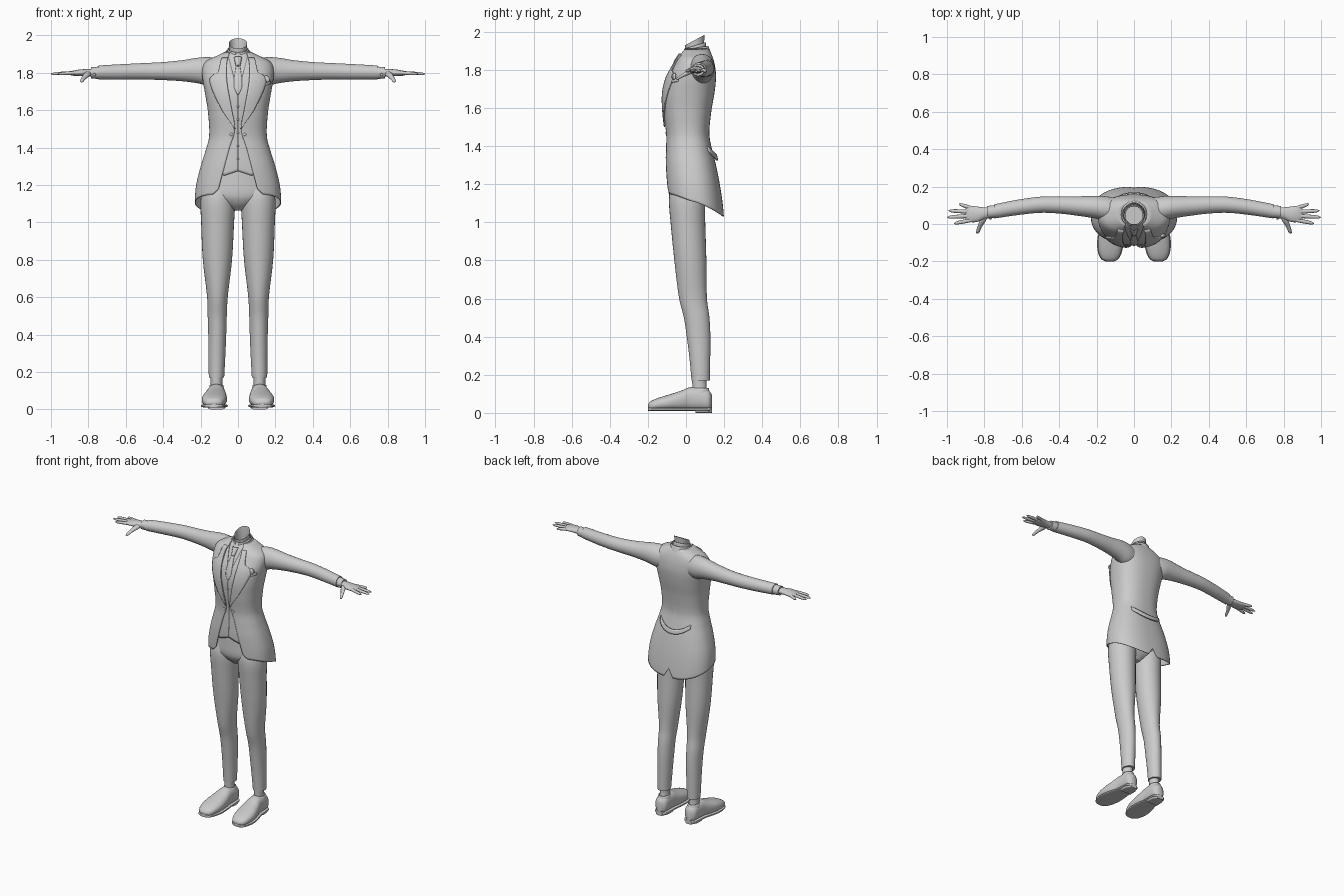
import bpy, bmesh, math
from math import sin, cos, pi, asin

cube = bpy.data.objects.get("Cube")
if cube:
    bpy.data.objects.remove(cube)

grey = bpy.data.materials.new("plain_grey")
grey.use_nodes = True
grey.diffuse_color = (0.6, 0.6, 0.6, 1)
grey.node_tree.nodes["Principled BSDF"].inputs["Base Color"].default_value = grey.diffuse_color


def curve(table, s):
    """Smooth interpolation of table rows, keyed by their first value."""
    s = min(max(s, table[0][0]), table[-1][0])
    last = len(table) - 1
    i = 0
    while i < last - 1 and table[i + 1][0] < s:
        i += 1
    a, b = table[i], table[i + 1]
    c, d = table[max(i - 1, 0)], table[min(i + 2, last)]
    h = b[0] - a[0]
    t = (s - a[0]) / h
    out = []
    for k in range(1, len(a)):
        m = (b[k] - c[k]) / (b[0] - c[0]) * h
        n = (d[k] - a[k]) / (d[0] - a[0]) * h
        out.append(a[k] + t * t * (3 - 2 * t) * (b[k] - a[k])
                   + t * (1 - t) ** 2 * m - t * t * (1 - t) * n)
    return out


def finish(name, bm, mirror=False, thick=0, angle=40):
    bmesh.ops.recalc_face_normals(bm, faces=bm.faces)
    mesh = bpy.data.meshes.new(name)
    bm.to_mesh(mesh)
    bm.free()
    mesh.materials.append(grey)
    ob = bpy.data.objects.new(name, mesh)
    bpy.context.collection.objects.link(ob)
    bpy.ops.object.select_all(action='DESELECT')
    ob.select_set(True)
    bpy.context.view_layer.objects.active = ob
    bpy.ops.object.shade_smooth_by_angle(angle=math.radians(angle))
    if thick:
        m = ob.modifiers.new("thickness", 'SOLIDIFY')
        m.thickness, m.offset = thick, 0
    if mirror:
        ob.modifiers.new("mirror", 'MIRROR').use_mirror_merge = False
    return ob


def grid(name, f, nu, nv, closed=False, caps=(), **kw):
    """Surface f(u, v) as a grid, optionally closed around u and capped in v."""
    bm = bmesh.new()
    cols = nu if closed else nu + 1
    rows = [[bm.verts.new(f(i / nu, j / nv)) for i in range(cols)] for j in range(nv + 1)]
    for j in range(nv):
        for i in range(nu):
            k = (i + 1) % cols
            bm.faces.new((rows[j][i], rows[j][k], rows[j + 1][k], rows[j + 1][i]))
    for c in caps:
        bm.faces.new(rows[c])
    return finish(name, bm, **kw)


def power(c, e):
    return math.copysign(abs(c) ** e, c)


def loft(name, axis, table, n=24, per=5, e=1.0, caps=(0, -1), **kw):
    """Oval rings along an axis; rows are (position, centre a, centre b, radius a, radius b)."""
    segs = len(table) - 1

    def f(u, v):
        q = min(int(v * segs + 1e-6), segs - 1)
        s = table[q][0] + (v * segs - q) * (table[q + 1][0] - table[q][0])
        ca, cb, ra, rb = curve(table, s)
        a = ca + ra * power(cos(2 * pi * u), e)
        b = cb + rb * power(sin(2 * pi * u), e)
        return {'x': (s, a, b), 'y': (a, s, b), 'z': (a, b, s)}[axis]
    return grid(name, f, n, segs * per, closed=True, caps=caps, **kw)


# Torso shape: height, half width, front y, back y
TORSO = [(1.02, .226, -.10, .198), (1.10, .229, -.10, .19), (1.20, .221, -.105, .175),
         (1.30, .197, -.108, .155), (1.38, .172, -.105, .135), (1.46, .152, -.102, .12),
         (1.58, .157, -.115, .13), (1.68, .172, -.118, .147), (1.76, .186, -.10, .155),
         (1.82, .188, -.068, .15), (1.86, .17, -.045, .14), (1.885, .12, -.028, .13),
         (1.91, .068, -.012, .115)]
# Half width of the jacket's front opening by height
OPENING = [(1.02, .15), (1.10, .125), (1.25, .085), (1.40, .045), (1.49, .018),
           (1.60, .035), (1.75, .06), (1.85, .062), (1.91, .045)]
ROUND = 1.2


def torso(t, z, off=0.0):
    w, yf, yb = curve(TORSO, z)
    w, yf, yb = w + off, yf - off, yb + off
    return (w * power(sin(t), 1 / ROUND), (yf + yb) / 2 - (yb - yf) / 2 * power(cos(t), 1 / ROUND), z)


def turn(x, z):
    w = curve(TORSO, z)[0]
    return math.copysign(asin(min(abs(x) / w, .99) ** ROUND), x)


def front(x, z, off=0.0):
    return torso(turn(x, z), z, off)


# Jacket body with cutaway front, slanted hem and back vent
def jacket(u, v):
    t = 2 * pi * u
    edge = min(u, 1 - u)
    hem = 1.09 + .06 * cos(t) + .06 * math.exp(-((t - pi) / .07) ** 2)
    hem += .03 * math.exp(-(edge / .012) ** 2)
    z = 1.91 + (hem - 1.91) * v
    a = turn(curve(OPENING, z)[0], z)
    return torso(a + (2 * pi - 2 * a) * u, z)


grid("jacket_body", jacket, 96, 60, thick=.005)

# Lapels and jacket collar
LAPEL = [(1.50, .004), (1.60, .05), (1.74, .088), (1.78, .08), (1.80, .045), (1.88, .03)]


def lapel(u, v):
    z = 1.50 + .38 * v
    return front(curve(OPENING, z)[0] - .004 + u * curve(LAPEL, z)[0], z, .007)


def ring_patch(rx, ry, cy, gap, z0, z1, flare, dip):
    def f(u, v):
        t = gap + (2 * pi - 2 * gap) * u
        g = 1 + flare * (1 - v)
        return (rx * g * sin(t), cy - ry * g * cos(t), z0 + (z1 - z0) * v - dip * (1 + cos(t)) / 2)
    return f


grid("lapels", lapel, 8, 24, thick=.007, mirror=True)
grid("jacket_collar", ring_patch(.062, .062, .052, .75, 1.875, 1.925, .3, .02), 36, 6, thick=.007)
grid("shirt_collar", ring_patch(.053, .056, .046, .22, 1.885, 1.945, .1, .035), 36, 6, thick=.005)


# Waistcoat with a V neck and pointed hem
def waistcoat(u, v):
    low = 1.25 + .03 * (abs(u - .45) / .55)
    z = low + (1.9 - low) * v
    gap = max(0.0, (z - 1.69) * .27)
    return front(gap + u * (.165 - gap) * min(1, curve(TORSO, z)[0] / .17), z, -.006)


grid("waistcoat", waistcoat, 16, 40, thick=.004, mirror=True)
grid("shirt_front", lambda u, v: front((u - .5) * .12, 1.64 + .27 * v, -.011), 12, 16, thick=.003)

# Tie blade and knot
TIE = [(1.685, .003), (1.72, .02), (1.77, .02), (1.835, .011), (1.85, .014), (1.885, .021)]


def tie(u, v):
    z = 1.685 + .2 * v
    bulge = .012 if z > 1.835 else .002
    return front((2 * u - 1) * curve(TIE, z)[0], z, bulge * (1 - (2 * u - 1) ** 2) - .004)


grid("tie", tie, 8, 32, thick=.004)


# Small round and folded details on the chest
def blob(name, place, size, mirror=False, segs=12):
    bm = bmesh.new()
    bmesh.ops.create_uvsphere(bm, u_segments=segs, v_segments=8, radius=1)
    for v in bm.verts:
        v.co = [p + s * c for p, s, c in zip(place, size, v.co)]
    return finish(name, bm, mirror)


for k in range(5):
    z = 1.62 - .07 * k
    blob("waistcoat_button_%d" % (k + 1), front(0, z, -.004), (.006, .004, .006))
blob("jacket_buttons", front(.036, 1.47, .003), (.008, .004, .008), mirror=True)
blob("pocket_square", front(.148, 1.765, .002), (.022, .014, .02), segs=6)
grid("pocket_welt", lambda u, v: front(.12 + .05 * u, 1.725 + .016 * v + .015 * u, .004), 6, 2, thick=.006)


# Sagging half belt on the back
def half_belt(u, v):
    x = (2 * u - 1) * .115
    z = 1.325 + .045 * (2 * u - 1) ** 2 + .03 * v
    return torso(pi - turn(x, z), z, .003 + .013 * sin(pi * u))


grid("back_half_belt", half_belt, 24, 3, thick=.01)


# Open neck with a slanted rim
def neck(u, v):
    t = 2 * pi * u
    top = 1.957 - .028 * cos(t)
    r = 1 + .06 * (2 * v - 1) ** 2
    return (.046 * r * sin(t), .046 - .049 * r * cos(t), 1.86 + (top - 1.86) * v)


grid("neck", neck, 32, 8, closed=True, caps=(0,))

# Sleeves, cuffs and hands
loft("sleeves", 'x', [(.08, .075, 1.80, .06, .07), (.15, .082, 1.805, .066, .078),
                      (.21, .09, 1.812, .06, .069), (.30, .096, 1.811, .052, .056),
                      (.40, .102, 1.809, .046, .048), (.50, .103, 1.808, .043, .044),
                      (.62, .089, 1.805, .041, .041), (.745, .068, 1.802, .038, .037)],
     n=32, mirror=True)
loft("shirt_cuffs", 'x', [(.735, .068, 1.80, .034, .033), (.785, .063, 1.80, .033, .031)], mirror=True)
blob("cufflinks", (.768, .03, 1.79), (.008, .006, .008), mirror=True)
loft("palms", 'x', [(.76, .062, 1.80, .026, .02), (.80, .058, 1.80, .031, .02),
                    (.84, .052, 1.80, .041, .018), (.88, .054, 1.798, .043, .014),
                    (.90, .054, 1.797, .032, .008)], mirror=True)
FINGERS = {"index": (.022, .962, .003), "middle": (.044, 1.0, .036),
           "ring": (.065, .992, .071), "little": (.084, .935, .106)}
for name, (y0, x1, y1) in FINGERS.items():
    x0 = .865
    rows = []
    for q, r in ((0, .011), (.5, .0105), (.88, .008), (1, .002)):
        rows.append((x0 + q * (x1 - x0), y0 + q * (y1 - y0), 1.80 - .006 * q, r, r * .9))
    loft(name + "_fingers", 'x', rows, n=12, per=3, mirror=True)
loft("thumbs", 'y', [(-.052, .838, 1.752, .003, .002), (-.044, .835, 1.756, .009, .008),
                     (-.015, .825, 1.772, .012, .01), (.015, .81, 1.788, .017, .014),
                     (.045, .80, 1.798, .018, .014)], n=14, mirror=True)

# Trousers
loft("trouser_seat", 'z', [(1.065, 0, .005, .03, .04), (1.10, 0, .005, .11, .075),
                           (1.14, 0, .005, .185, .094), (1.21, 0, .012, .19, .102),
                           (1.30, 0, .02, .175, .105), (1.38, 0, .02, .14, .09)], n=40)
loft("trouser_legs", 'z', [(.17, .115, .077, .041, .048), (.28, .113, .073, .045, .054),
                           (.40, .111, .066, .048, .062), (.50, .111, .056, .051, .067),
                           (.60, .11, .037, .055, .073), (.80, .11, .023, .078, .084),
                           (1.0, .109, .01, .088, .091), (1.12, .108, .005, .092, .094),
                           (1.2, .105, .005, .08, .08)], n=32, mirror=True)
loft("ankles", 'z', [(.09, .115, .075, .032, .04), (.15, .115, .07, .031, .037),
                     (.20, .115, .07, .034, .04)], mirror=True)

# Shoes, soles and heels
SHOE = [(-.20, .13, .036, .02, .008), (-.188, .13, .037, .042, .022),
        (-.15, .129, .045, .06, .032), (-.09, .126, .054, .067, .042),
        (-.03, .121, .063, .06, .052), (.02, .117, .073, .05, .061),
        (.08, .115, .073, .046, .06), (.12, .115, .066, .04, .052), (.136, .115, .06, .02, .036)]
loft("shoe_uppers", 'y', SHOE, n=28, e=.85, mirror=True)
loft("shoe_soles", 'y', [(y, x, .019, r + .004, .009) for y, x, z, r, h in SHOE], e=.5, mirror=True)
loft("shoe_heels", 'y', [(.05, .115, .012, .047, .012), (.10, .115, .012, .044, .012),
                         (.136, .115, .012, .025, .012)], e=.5, mirror=True)
# Raised rim of the shoe opening
grid("shoe_openings", lambda u, v: (.115 + (.041 - .007 * v) * cos(2 * pi * u), .075 + (.05 - .008 * v) * sin(2 * pi * u),
                                    .095 + .034 * v), 28, 3, closed=True, thick=.005, mirror=True)
